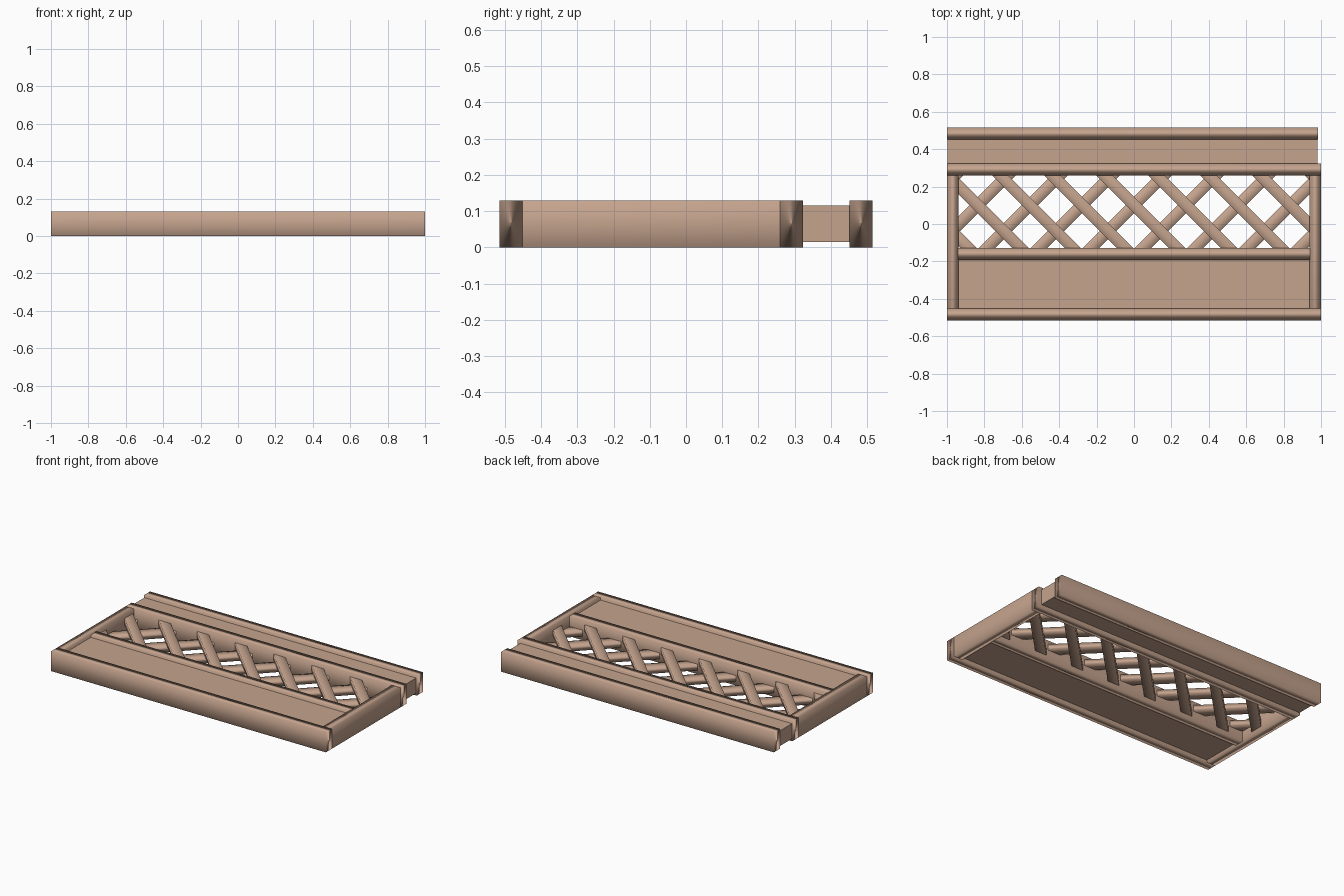
import bpy, bmesh, math
from mathutils import Matrix, Vector

if "Cube" in bpy.data.objects:
    bpy.data.objects.remove(bpy.data.objects["Cube"])

wood = bpy.data.materials.new("tan_wood")
wood.diffuse_color = (0.56, 0.37, 0.27, 1)
wood.use_nodes = True
wood.node_tree.nodes["Principled BSDF"].inputs["Base Color"].default_value = wood.diffuse_color


def finish(name, bm, smooth):
    bmesh.ops.recalc_face_normals(bm, faces=bm.faces)
    for f in bm.faces:
        f.smooth = smooth
    me = bpy.data.meshes.new(name)
    bm.to_mesh(me)
    bm.free()
    me.materials.append(wood)
    ob = bpy.data.objects.new(name, me)
    bpy.context.collection.objects.link(ob)
    if smooth:  # long faces dominate the soft shading of the beams
        mod = ob.modifiers.new("soft_sides", 'WEIGHTED_NORMAL')
        mod.mode = 'FACE_AREA'
        mod.keep_sharp = False
    return ob


def box(name, x0, x1, y0, y1, z0, z1, smooth=True):
    bm = bmesh.new()
    m = (Matrix.Translation(((x0 + x1) / 2, (y0 + y1) / 2, (z0 + z1) / 2))
         @ Matrix.Diagonal((x1 - x0, y1 - y0, z1 - z0, 1)))
    bmesh.ops.create_cube(bm, size=1, matrix=m)
    return finish(name, bm, smooth)


H = 0.13
# long rails
box("front_rail", -1, 1, -0.515, -0.451, 0, H)
box("middle_rail", -0.94, 0.94, -0.192, -0.128, 0, H)
box("upper_rail", -1, 1, 0.259, 0.323, 0, H)
box("back_rail", -1, 0.985, 0.451, 0.515, 0, H)
# side posts
box("left_post", -1, -0.937, -0.451, 0.259, 0, H)
box("right_post", 0.937, 1, -0.451, 0.259, 0, H)
# flat panels
box("front_panel", -0.94, 0.94, -0.452, -0.191, 0.015, 0.115, False)
box("back_panel", -0.997, 0.98, 0.322, 0.452, 0.015, 0.115, False)


def slat(name, x, y, sign, z):
    """Diagonal bar through (x, y), trimmed inside the surrounding frame."""
    bm = bmesh.new()
    m = (Matrix.Translation((x, y, z)) @ Matrix.Rotation(sign * math.pi / 4, 4, 'Z')
         @ Matrix.Diagonal((2.0, 0.062, 0.04, 1)))
    bmesh.ops.create_cube(bm, size=1, matrix=m)
    for co, no in (((0.97, 0, 0), (1, 0, 0)), ((-0.97, 0, 0), (-1, 0, 0)),
                   ((0, 0.29, 0), (0, 1, 0)), ((0, -0.16, 0), (0, -1, 0))):
        bmesh.ops.bisect_plane(bm, geom=bm.verts[:] + bm.edges[:] + bm.faces[:],
                               plane_co=Vector(co), plane_no=Vector(no), clear_outer=True)
        bmesh.ops.holes_fill(bm, edges=[e for e in bm.edges if e.is_boundary])
    finish(name, bm, True)


# lattice: falling slats on top, rising slats below
for k in range(9):
    x = -1.253 + 0.2785 * k
    slat(f"upper_slat_{k}", x, 0.24, -1, 0.085)
    slat(f"lower_slat_{k}", -x, 0.24, 1, 0.045)
